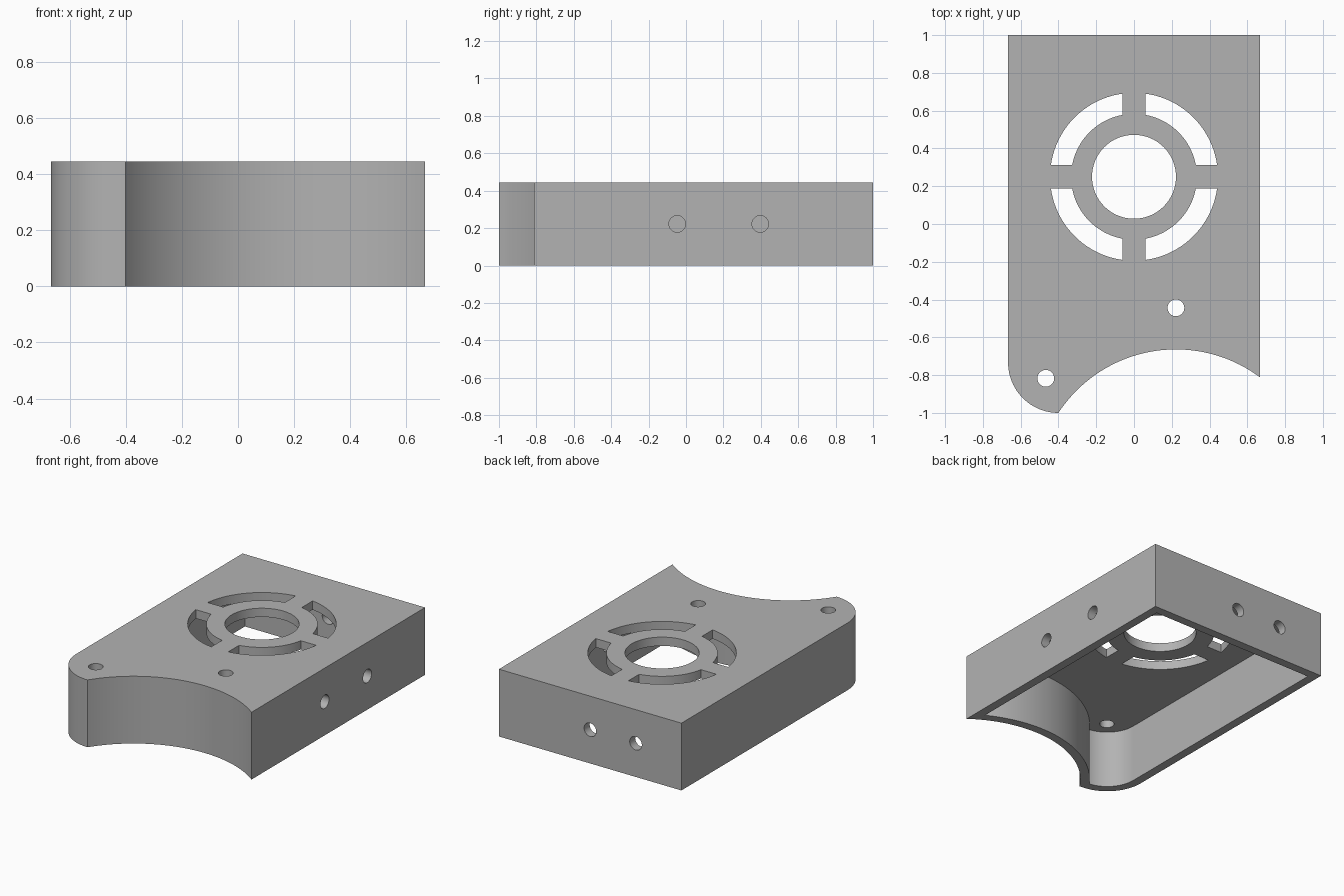
import bpy, bmesh
from math import pi, sin, cos, asin, acos, atan2, hypot, radians
from mathutils import Matrix

if "Cube" in bpy.data.objects:
    bpy.data.objects.remove(bpy.data.objects["Cube"])

HALF_W, HALF_L, HEIGHT = 0.6667, 1.0, 0.4444
WALL = 0.058
SCOOP, SCOOP_R = (0.222, -1.408), 0.744       # concave front edge
CORNER, CORNER_R = (-0.4, -0.7333), 0.2667    # rounded front corner
FAN_Y, SPOKE = 0.25, 0.062                    # round vent
HOLE_R = 0.0444

grey = bpy.data.materials.new("plain grey")
grey.use_nodes = True
grey.diffuse_color = (0.45, 0.45, 0.45, 1)
grey.node_tree.nodes["Principled BSDF"].inputs["Base Color"].default_value = grey.diffuse_color


def arc(centre, r, a0, a1, n):
    return [(centre[0] + r * cos(a0 + (a1 - a0) * i / n),
             centre[1] + r * sin(a0 + (a1 - a0) * i / n)) for i in range(n + 1)]


def make_object(name, bm):
    bmesh.ops.recalc_face_normals(bm, faces=bm.faces)
    mesh = bpy.data.meshes.new(name)
    bm.to_mesh(mesh)
    bm.free()
    mesh.materials.append(grey)
    obj = bpy.data.objects.new(name, mesh)
    bpy.context.collection.objects.link(obj)
    return obj


def prism(name, outline, z0, z1):
    bm = bmesh.new()
    face = bm.faces.new([bm.verts.new((x, y, z0)) for x, y in outline])
    top = bmesh.ops.extrude_face_region(bm, geom=[face])["geom"]
    bmesh.ops.translate(bm, vec=(0, 0, z1 - z0),
                        verts=[v for v in top if isinstance(v, bmesh.types.BMVert)])
    return make_object(name, bm)


def drill(name, position, radius, depth, axis="Z", segments=32):
    turn = {"X": Matrix.Rotation(pi / 2, 4, "Y"), "Y": Matrix.Rotation(pi / 2, 4, "X"),
            "Z": Matrix.Identity(4)}[axis]
    bm = bmesh.new()
    bmesh.ops.create_cone(bm, cap_ends=True, segments=segments, radius1=radius,
                          radius2=radius, depth=depth,
                          matrix=Matrix.Translation(position) @ turn)
    return make_object(name, bm)


def housing_outline(inset):
    """Plan of the housing, moved inward by inset."""
    w, r, scoop_r = HALF_W - inset, CORNER_R - inset, SCOOP_R + inset
    dx, dy = CORNER[0] - SCOOP[0], CORNER[1] - SCOOP[1]
    d = hypot(dx, dy)
    start = acos((w - SCOOP[0]) / scoop_r)
    end = atan2(dy, dx) + acos((d * d + scoop_r ** 2 - r * r) / (2 * d * scoop_r))
    scoop = arc(SCOOP, scoop_r, start, end, 48)
    tip = atan2(scoop[-1][1] - CORNER[1], scoop[-1][0] - CORNER[0]) % (2 * pi)
    corner = arc(CORNER, r, tip, pi, 24)
    return [(-w, HALF_L - inset), (w, HALF_L - inset)] + scoop + corner[1:]


# Housing shell, open underneath
housing = prism("housing", housing_outline(0), 0, HEIGHT)
cutters = [prism("cavity", housing_outline(WALL), -0.1, HEIGHT - WALL)]

# Round vent: centre opening and four curved slots
cutters.append(drill("vent_centre", (0, FAN_Y, HEIGHT), 0.2222, 0.3, segments=64))
for k in range(4):
    outline = []
    for radius, flip in ((0.4444, False), (0.3333, True)):
        gap = asin(SPOKE / radius)
        edge = arc((0, FAN_Y), radius, k * pi / 2 + gap, (k + 1) * pi / 2 - gap, 20)
        outline += edge[::-1] if flip else edge
    cutters.append(prism("vent_slot", outline, HEIGHT - 0.15, HEIGHT + 0.15))

# Screw holes in the top plate, the left side wall and the back wall
for x, y in ((0.222, -0.444), (-0.467, -0.817)):
    cutters.append(drill("top_hole", (x, y, HEIGHT), HOLE_R, 0.3))
for y in (-0.047, 0.397):
    cutters.append(drill("side_hole", (HALF_W, y, HEIGHT / 2), HOLE_R, 0.3, "X"))
for x in (0, -0.333):
    cutters.append(drill("back_hole", (x, HALF_L, HEIGHT / 2), HOLE_R, 0.3, "Y"))

# Cut everything out, then drop the cutters
bpy.ops.object.select_all(action="DESELECT")
bpy.context.view_layer.objects.active = housing
housing.select_set(True)
for cutter in cutters:
    cutter.hide_render = True
    mod = housing.modifiers.new("cut", "BOOLEAN")
    mod.operation, mod.solver, mod.object = "DIFFERENCE", "EXACT", cutter
    bpy.ops.object.modifier_apply(modifier=mod.name)
    bpy.data.objects.remove(cutter)
bpy.ops.object.shade_smooth_by_angle(angle=radians(30))
